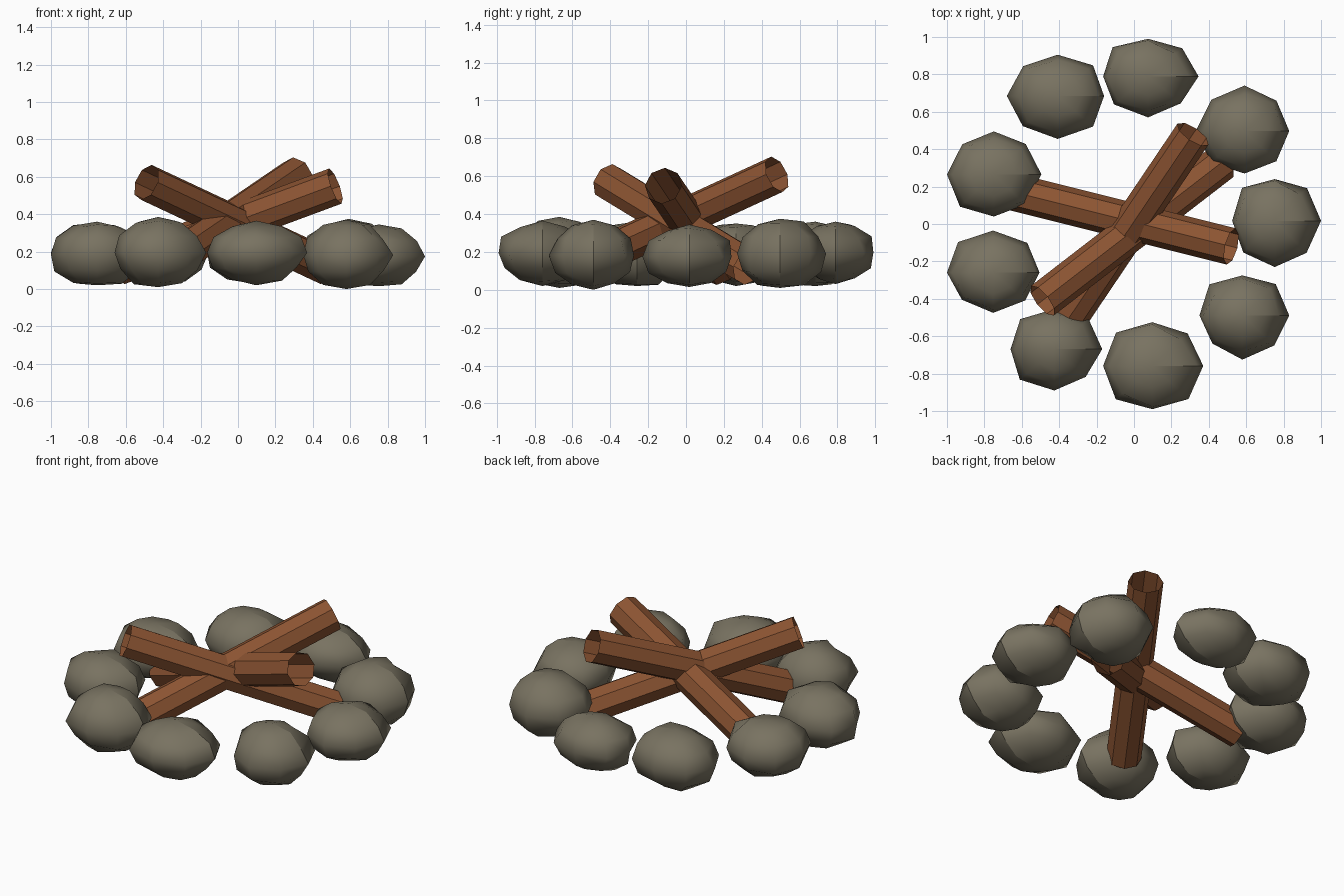
import bpy, bmesh, math, random
from mathutils import Vector

random.seed(4)
if "Cube" in bpy.data.objects:
    bpy.data.objects.remove(bpy.data.objects["Cube"], do_unlink=True)


def make_material(name, rgb):
    mat = bpy.data.materials.new(name)
    mat.use_nodes = True
    color = (*rgb, 1.0)
    mat.diffuse_color = color
    mat.node_tree.nodes["Principled BSDF"].inputs["Base Color"].default_value = color
    return mat


wood = make_material("brown wood", (0.26, 0.088, 0.032))
rock = make_material("grey stone", (0.19, 0.17, 0.12))


def add_object(name, bm, mat):
    mesh = bpy.data.meshes.new(name)
    bm.to_mesh(mesh)
    bm.free()
    mesh.materials.append(mat)
    obj = bpy.data.objects.new(name, mesh)
    bpy.context.collection.objects.link(obj)
    return obj


def add_stone(name, low, high):
    """Lumpy eight-sided boulder fitted to a box, with a crease down its +x side."""
    bm = bmesh.new()
    bmesh.ops.create_uvsphere(bm, u_segments=8, v_segments=6, radius=1)
    for edge in bm.edges:
        if all(abs(v.co.y) < 0.001 and v.co.x > -0.001 for v in edge.verts):
            edge.smooth = False
    for v in bm.verts:
        v.co *= random.uniform(0.94, 1.06)
    for axis in range(3):
        values = [v.co[axis] for v in bm.verts]
        start, size = min(values), max(values) - min(values)
        for v in bm.verts:
            v.co[axis] = low[axis] + (v.co[axis] - start) / size * (high[axis] - low[axis])
    for face in bm.faces:
        face.smooth = True
    add_object(name, bm, rock)


def add_log(name, foot, tip, radius=0.1):
    """Open-ended eight-sided log from its foot to its raised tip."""
    foot, tip = Vector(foot), Vector(tip)
    axis = tip - foot
    bm = bmesh.new()
    bmesh.ops.create_cone(bm, cap_ends=False, segments=8, radius1=radius,
                          radius2=radius, depth=axis.length)
    obj = add_object(name, bm, wood)
    obj.location = (foot + tip) / 2
    obj.rotation_euler = axis.to_track_quat("Z", "Y").to_euler()


# Ring of stones: x range, y range, z range
stones = [
    (-0.68, -0.16, 0.455, 0.905, 0.02, 0.36),
    (-0.165, 0.345, 0.57, 0.99, 0.03, 0.36),
    (0.33, 0.83, 0.27, 0.74, 0.01, 0.375),
    (0.525, 1.0, -0.23, 0.24, 0.015, 0.345),
    (0.35, 0.83, -0.725, -0.275, 0.0, 0.37),
    (-0.165, 0.37, -0.99, -0.525, 0.02, 0.365),
    (-0.66, -0.17, -0.89, -0.455, 0.01, 0.385),
    (-1.0, -0.505, -0.475, -0.035, 0.02, 0.36),
    (-1.0, -0.495, 0.04, 0.495, 0.02, 0.35),
]
for i, (x0, x1, y0, y1, z0, z1) in enumerate(stones, 1):
    add_stone(f"ring_stone_{i}", (x0, y0, z0), (x1, y1, z1))

# Three crossed logs leaning over each other
add_log("back_log", (-0.36, -0.52, 0.15), (0.315, 0.48, 0.61))
add_log("front_log", (0.47, 0.33, 0.12), (-0.49, -0.41, 0.57))
add_log("side_log", (-0.64, 0.17, 0.12), (0.52, -0.12, 0.55))
